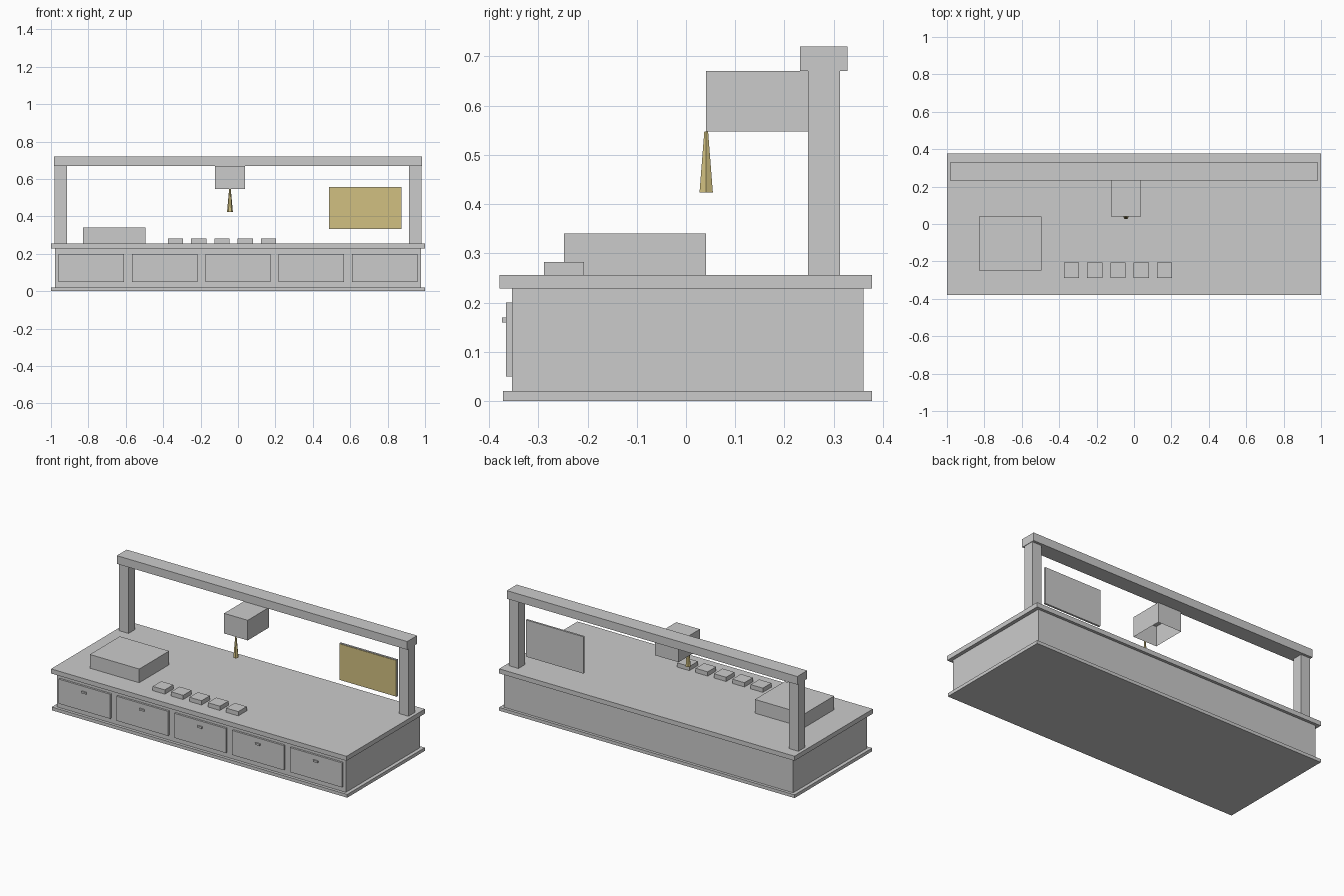
import bpy, bmesh, math

if "Cube" in bpy.data.objects:
    bpy.data.objects.remove(bpy.data.objects["Cube"])


def material(name, rgb):
    m = bpy.data.materials.new(name)
    m.diffuse_color = (*rgb, 1)
    m.use_nodes = True
    m.node_tree.nodes["Principled BSDF"].inputs["Base Color"].default_value = m.diffuse_color
    return m


GREY = material("light grey", (0.6, 0.6, 0.6))
GOLD = material("pale gold", (0.64, 0.53, 0.22))


def add(name, bm, mat):
    mesh = bpy.data.meshes.new(name)
    bm.to_mesh(mesh)
    bm.free()
    mesh.materials.append(mat)
    ob = bpy.data.objects.new(name, mesh)
    bpy.context.collection.objects.link(ob)
    return ob


def box(name, x, y, z, mat=GREY, open_bottom=False):
    """Box from (min, max) ranges on each axis."""
    bm = bmesh.new()
    bmesh.ops.create_cube(bm, size=1)
    for v in bm.verts:
        v.co = [r[0] if c < 0 else r[1] for c, r in zip(v.co, (x, y, z))]
    bm.normal_update()
    if open_bottom:
        low = [f for f in bm.faces if f.normal.z < -0.5]
        bmesh.ops.delete(bm, geom=low, context='FACES_ONLY')
    return add(name, bm, mat)


TOP = 0.256

# Counter: plinth, cabinet body and worktop
box("plinth", (-1, 1), (-0.372, 0.378), (0, 0.02))
box("cabinet_body", (-0.978, 0.978), (-0.354, 0.361), (0.02, 0.228))
box("worktop", (-1, 1), (-0.379, 0.378), (0.228, TOP))

# Drawer fronts with small handles
for i in range(5):
    cx = (i - 2) * 0.392
    box(f"drawer_front_{i + 1}", (cx - 0.175, cx + 0.175), (-0.366, -0.354), (0.05, 0.2))
    box(f"drawer_handle_{i + 1}", (cx - 0.016, cx + 0.016), (-0.374, -0.366), (0.159, 0.17))

# Overhead frame
for side, s in (("left", -1), ("right", 1)):
    box(f"{side}_post", sorted((s * 0.915, s * 0.98)), (0.248, 0.313), (TOP, 0.67))
box("top_beam", (-0.983, 0.983), (0.232, 0.328), (0.67, 0.72))

# Hanging head, open underneath, with a six-sided nozzle
box("tool_head", (-0.123, 0.037), (0.041, 0.248), (0.547, 0.67), open_bottom=True)
bm = bmesh.new()
bmesh.ops.create_cone(bm, cap_ends=True, segments=6, radius1=0.0157, radius2=0.0045, depth=0.124)
nozzle = add("nozzle", bm, GOLD)
nozzle.location = (-0.043, 0.041, 0.485)
nozzle.rotation_euler.z = math.pi / 2

# Screen with a thin coloured front plate
box("screen_back", (0.487, 0.875), (0.285, 0.297), (0.333, 0.558))
box("screen_front", (0.49, 0.872), (0.282, 0.285), (0.336, 0.555), GOLD)

# Large block and row of small blocks on the worktop
box("large_block", (-0.829, -0.495), (-0.248, 0.041), (TOP, 0.34))
for i in range(5):
    cx = -0.334 + i * 0.1243
    box(f"small_block_{i + 1}", (cx - 0.041, cx + 0.041), (-0.289, -0.207), (TOP, 0.282))
